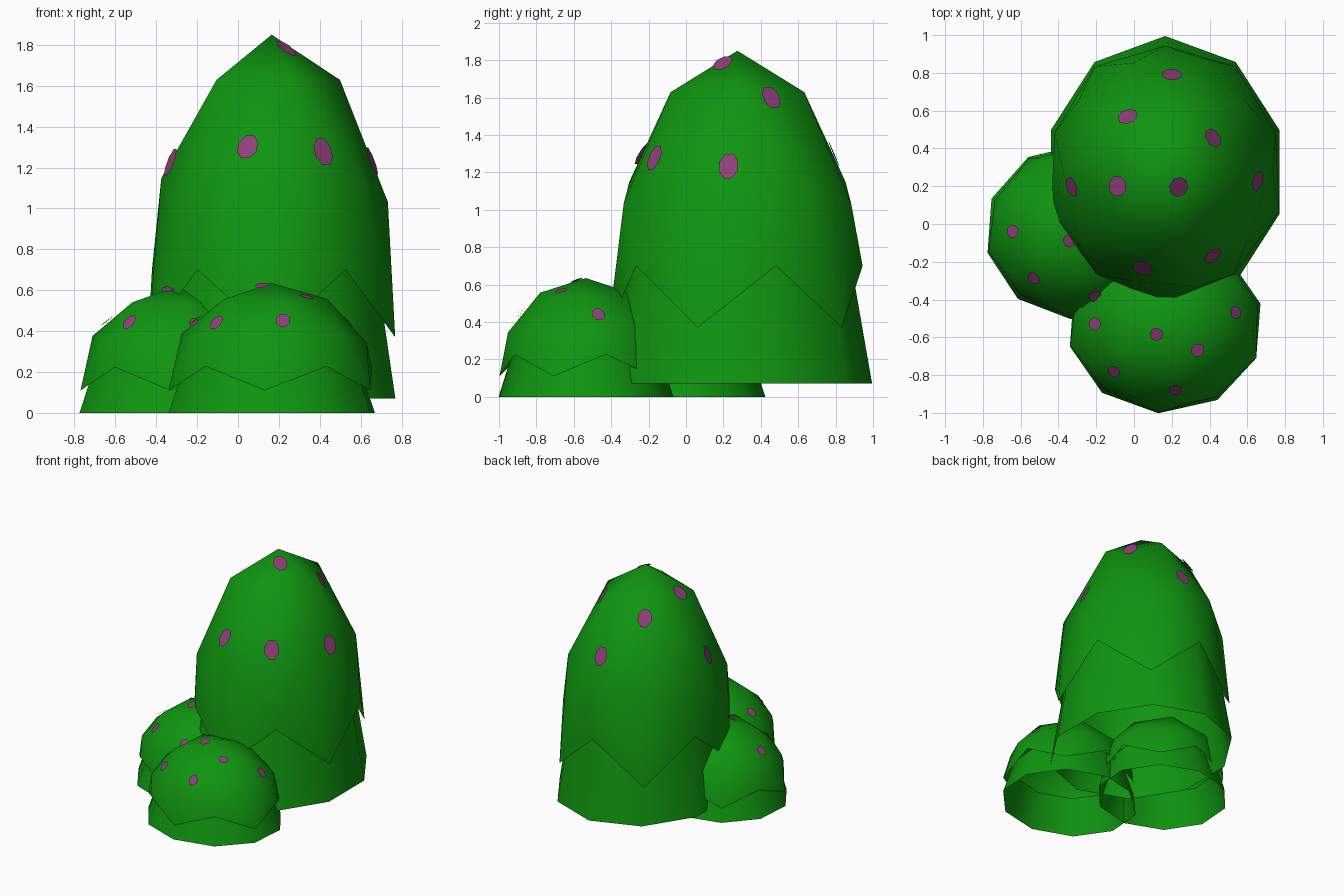
import bpy, bmesh, math
from mathutils import Vector, Matrix
from mathutils.bvhtree import BVHTree

cube = bpy.data.objects.get("Cube")
if cube:
    bpy.data.objects.remove(cube, do_unlink=True)


def make_material(name, color):
    mat = bpy.data.materials.new(name)
    mat.use_nodes = True
    mat.diffuse_color = color
    mat.node_tree.nodes["Principled BSDF"].inputs["Base Color"].default_value = color
    return mat


green = make_material("leaf green", (0.005, 0.30, 0.005, 1))
purple = make_material("dusty purple", (0.28, 0.05, 0.2, 1))


def finish(bm, name, mat, smooth):
    for f in bm.faces:
        f.smooth = smooth
    mesh = bpy.data.meshes.new(name)
    bm.to_mesh(mesh)
    bm.free()
    mesh.materials.append(mat)
    obj = bpy.data.objects.new(name, mesh)
    bpy.context.collection.objects.link(obj)
    return obj


def build_cap(name, center, rim_z, size, turn):
    """Upper half of a low-poly sphere with a zigzag rim; returns its surface tree."""
    bm = bmesh.new()
    bmesh.ops.create_icosphere(bm, subdivisions=2, radius=1)
    low = [v for v in bm.verts if v.co.z < -0.05]
    bmesh.ops.delete(bm, geom=low, context='VERTS')
    for v in bm.verts:
        if abs(v.co.z) < 0.05:
            step = round((math.degrees(math.atan2(v.co.y, v.co.x)) - 18) / 36)
            v.co.y *= 0.965
            if step % 2 == 0:
                v.co = Vector((v.co.x * 0.97, v.co.y * 0.97, 0.223))
    place = Matrix.Translation((*center, rim_z)) @ Matrix.Diagonal((*size, 1))
    bm.transform(place @ Matrix.Rotation(math.radians(turn), 4, 'Z'))
    bm.normal_update()
    tree = BVHTree.FromBMesh(bm)
    finish(bm, name, green, True)
    return tree


def build_base(name, center, bottom, top, radii, turn):
    """Open, slightly tapered ten-sided skirt."""
    bm = bmesh.new()
    rings = []
    for z, taper in ((bottom, 1.0), (top, 0.82)):
        ring = []
        for i in range(10):
            a = math.radians(18 + 36 * i + turn)
            ring.append(bm.verts.new((center[0] + radii[0] * taper * math.cos(a),
                                      center[1] + radii[1] * taper * math.sin(a), z)))
        rings.append(ring)
    for i in range(10):
        j = (i + 1) % 10
        bm.faces.new((rings[0][i], rings[0][j], rings[1][j], rings[1][i]))
    finish(bm, name, green, True)


def build_spots(name, tree, spots, radius):
    """Flat eight-sided discs laid on the cap, longer down the slope."""
    bm = bmesh.new()
    for x, y in spots:
        hit, normal, _, _ = tree.ray_cast(Vector((x, y, 5)), Vector((0, 0, -1)))
        if hit is None:
            continue
        if normal.z < 0:
            normal = -normal
        across = Vector((0, 0, 1)).cross(normal).normalized()
        down = normal.cross(across)
        stretch = radius * (1 + 0.6 * (1 - normal.z))
        ring = []
        for i in range(8):
            a = math.tau * (i + 0.5) / 8
            ring.append(bm.verts.new(hit + normal * 0.012 + across * radius * math.cos(a)
                                     + down * stretch * math.sin(a)))
        bm.faces.new(ring)
    finish(bm, name, purple, False)


# Each mound: name, centre, bottom, rim height, cap size, base radii, turn, spot size, spots
mounds = [
    ("tall", (0.165, 0.275), 0.07, 0.37, (0.635, 0.715, 1.48), (0.636, 0.72), 0, 0.055,
     [(0.2, 0.78), (-0.03, 0.56), (0.41, 0.45), (-0.32, 0.2), (-0.08, 0.2),
      (0.23, 0.2), (0.645, 0.23), (0.05, -0.225), (0.41, -0.16)]),
    ("front", (0.165, -0.535), 0, 0.11, (0.52, 0.48, 0.525), (0.52, 0.468), -4, 0.036,
     [(-0.2, -0.53), (0.12, -0.58), (0.53, -0.47), (0.335, -0.665),
      (-0.1, -0.775), (0.22, -0.87)]),
    ("side", (-0.3, -0.04), 0, 0.11, (0.485, 0.47, 0.507), (0.49, 0.465), -4, 0.036,
     [(-0.635, -0.04), (-0.34, -0.085), (-0.525, -0.28), (-0.21, -0.375)]),
]

for name, center, bottom, rim, size, radii, turn, spot_radius, spots in mounds:
    surface = build_cap(name + "_mound_cap", center, rim, size, turn)
    build_base(name + "_mound_base", center, bottom, rim + 0.3 * size[2], radii, turn)
    build_spots(name + "_mound_spots", surface, spots, spot_radius)
